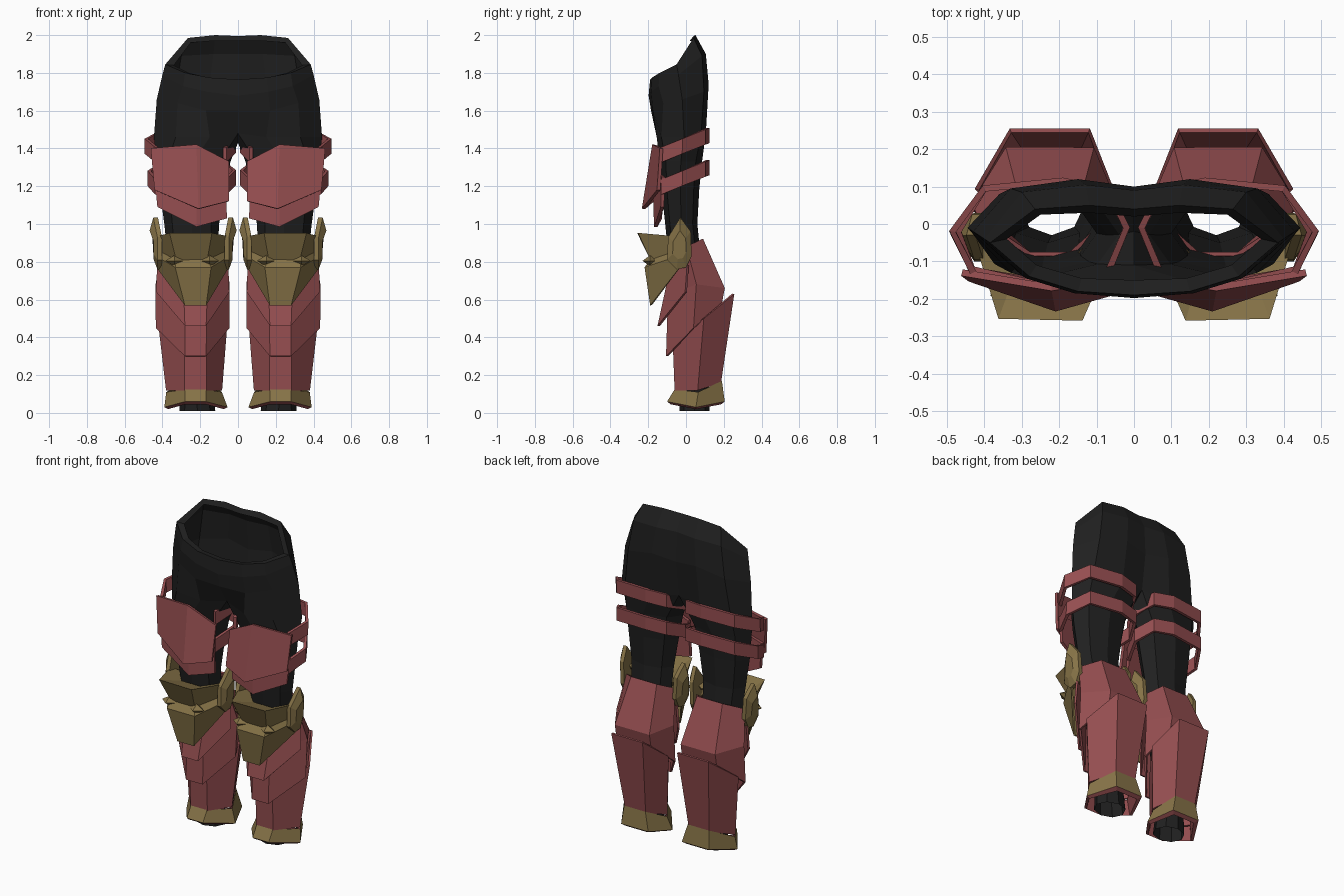
import bpy, bmesh, math
from mathutils import Vector

if "Cube" in bpy.data.objects:
    bpy.data.objects.remove(bpy.data.objects["Cube"])


def material(name, rgb):
    m = bpy.data.materials.new(name)
    m.diffuse_color = (*rgb, 1)
    m.use_nodes = True
    m.node_tree.nodes["Principled BSDF"].inputs["Base Color"].default_value = m.diffuse_color
    return m


BLACK = material("black_cloth", (0.014, 0.014, 0.014))
RED = material("dull_red_plate", (0.30, 0.076, 0.08))
GOLD = material("old_gold", (0.235, 0.168, 0.062))


def finish(bm, name, mat, thick=0.0):
    """Turn a right-hand part into an object mirrored to the left."""
    bmesh.ops.recalc_face_normals(bm, faces=bm.faces)
    me = bpy.data.meshes.new(name)
    bm.to_mesh(me)
    bm.free()
    me.materials.append(mat)
    ob = bpy.data.objects.new(name, me)
    bpy.context.collection.objects.link(ob)
    if thick:
        s = ob.modifiers.new("thickness", 'SOLIDIFY')
        s.thickness = thick
        s.offset = 0
    mir = ob.modifiers.new("mirror", 'MIRROR')
    mir.use_clip = True
    mir.merge_threshold = 0.0005
    return ob


def skin(bm, rows, closed):
    """Bridge neighbouring rows of vertices with quads."""
    for a, b in zip(rows, rows[1:]):
        n = len(a)
        for i in range(n if closed else n - 1):
            j = (i + 1) % n
            bm.faces.new((a[i], a[j], b[j], b[i]))


def loft(name, mat, rows, closed=False, thick=0.0):
    bm = bmesh.new()
    skin(bm, [[bm.verts.new(p) for p in r] for r in rows], closed)
    return finish(bm, name, mat, thick)


# --- trousers: half pelvis rows from front centre to back centre, then leg rings
pelvis = [
    [(0, -.15, 1.76), (.14, -.145, 1.77), (.26, -.11, 1.8), (.34, -.04, 1.84),
     (.25, .025, 1.96), (.12, .03, 1.97), (0, .02, 1.97)],
    [(0, -.19, 1.765), (.15, -.18, 1.775), (.28, -.14, 1.80), (.385, -.05, 1.845),
     (.265, .04, 1.985), (.12, .05, 2.0), (0, .04, 1.995)],
    [(0, -.198, 1.68), (.16, -.185, 1.70), (.29, -.145, 1.73), (.40, -.04, 1.79),
     (.30, .085, 1.89), (.13, .105, 1.9), (0, .09, 1.9)],
    [(0, -.185, 1.60), (.17, -.175, 1.6), (.32, -.12, 1.64), (.43, -.02, 1.66),
     (.33, .095, 1.7), (.15, .12, 1.74), (0, .10, 1.72)],
    [(0, -.11, 1.48), (.15, -.155, 1.46), (.33, -.13, 1.46), (.445, -.01, 1.46),
     (.36, .08, 1.48), (.17, .105, 1.48), (0, .07, 1.5)],
]
bm = bmesh.new()
rows = [[bm.verts.new(p) for p in r] for r in pelvis]
skin(bm, rows, False)
legs = [rows[-1] + [bm.verts.new((0, -.02, 1.43))]]
# z, inner x, outer x, front y, back y
for z, x0, x1, y0, y1 in [(1.33, .04, .43, -.14, .085), (1.18, .07, .415, -.13, .07),
                          (1.0, .10, .39, -.11, .06), (.8, .11, .37, -.09, .08),
                          (.45, .11, .35, -.05, .13), (.12, .135, .305, -.03, .12),
                          (.01, .12, .31, -.035, .125)]:
    ring = []
    for k in range(8):
        a = math.radians(-135 + 45 * k)
        ring.append(bm.verts.new(((x0 + x1) / 2 + (x1 - x0) / 2 * math.cos(a),
                                  (y0 + y1) / 2 + (y1 - y0) / 2 * math.sin(a), z)))
    legs.append(ring)
skin(bm, legs, True)
finish(bm, "trousers", BLACK)

# --- thigh plates, two overlapping layers with a ridge
loft("upper_thigh_plate", RED, [
    [(.05, -.14, 1.33), (.22, -.17, 1.42), (.46, -.13, 1.40)],
    [(.05, -.18, 1.12), (.21, -.225, 1.08), (.44, -.145, 1.18)]], thick=.018)
loft("lower_thigh_plate", RED, [
    [(.07, -.13, 1.25), (.22, -.17, 1.28), (.44, -.12, 1.25)],
    [(.06, -.135, 1.03), (.22, -.16, .985), (.425, -.125, 1.09)]], thick=.018)


# --- slanted straps round each thigh
def strap(name, zc, xo):
    path = [(.43, -.13), (xo, -.02), (.40, .095), (.19, .115), (.07, .09),
            (.02, -.01), (.07, -.13)]
    loft(name, RED, [[(x, y, zc + .42 * y + h) for x, y in path]
                     for h in (-.04, .04)], thick=.018)


strap("upper_strap", 1.42, .485)
strap("lower_strap", 1.25, .47)


# --- shin tubes: six-sided rings with heights at front, side and back
def hexring(x0, x1, yf, yb, zf, zm, zb):
    ym = yf + (yb - yf) * .5
    return [(.28, yf, zf), (x1, ym, zm), (x1 - .09, yb, zb),
            (x0 + .06, yb, zb), (x0, ym, zm), (.17, yf, zf)]


loft("upper_greave", RED, [
    hexring(.08, .40, -.08, .085, .82, .88, .92),
    hexring(.05, .43, -.09, .20, .62, .68, .66),
    hexring(.05, .43, -.10, .185, .30, .45, .58)], closed=True, thick=.012)
loft("lower_greave", RED, [
    hexring(.06, .42, -.065, .25, .38, .50, .63),
    hexring(.09, .375, -.055, .18, .12, .12, .16)], closed=True, thick=.012)

# front shin plate with a downward point
loft("shin_plate", RED, [
    [(.425, .01, .78), (.29, -.08, .76), (.16, -.08, .76), (.055, .01, .78)],
    [(.43, .0, .64), (.28, -.145, .46), (.17, -.145, .46), (.05, .0, .64)]], thick=.012)

# --- ankle cuff and its lining
flare = hexring(.055, .39, -.10, .205, .06, .03, .06)
loft("ankle_cuff", GOLD, [hexring(.085, .38, -.06, .19, .125, .11, .17), flare], closed=True)
loft("cuff_lining", RED, [flare, hexring(.075, .37, -.08, .185, .045, .02, .045),
                          hexring(.10, .36, -.045, .165, .12, .11, .14)], closed=True)

# --- knee guard: inner lip, rim, waist, bulge and lower point
loft("knee_guard", GOLD, [
    [(.39, -.02, .91), (.31, -.11, .90), (.18, -.11, .90), (.09, -.02, .91)],
    [(.425, -.04, .93), (.36, -.25, .95), (.14, -.255, .95), (.045, -.04, .93)],
    [(.42, -.04, .86), (.325, -.185, .81), (.165, -.185, .81), (.06, -.04, .86)],
    [(.43, -.04, .83), (.33, -.215, .77), (.145, -.215, .77), (.045, -.04, .83)],
    [(.42, -.04, .76), (.28, -.185, .57), (.17, -.185, .57), (.06, -.04, .76)]], thick=.01)

# faceted studs on the knee guard
for side, x in (("inner", .15), ("outer", .335)):
    bm = bmesh.new()
    bmesh.ops.create_uvsphere(bm, u_segments=4, v_segments=2, radius=1)
    bmesh.ops.scale(bm, vec=(.05, .04, .03), verts=bm.verts)
    bmesh.ops.translate(bm, vec=(x, -.19, .805), verts=bm.verts)
    finish(bm, side + "_knee_stud", GOLD)

# --- pointed side shields at the knee, domed outward
outline = [(-.03, 1.035), (.025, .96), (.03, .83), (0, .77), (-.05, .76), (-.10, .81), (-.095, .93)]
for side, base, d in (("outer", .415, 1), ("inner", .06, -1)):
    bm = bmesh.new()

    def shield_ring(scale, off):
        return [bm.verts.new((base + d * (off + max(0, z - .93) * .2),
                              -.035 + (y + .035) * scale, .88 + (z - .88) * scale))
                for y, z in outline]
    rings = [shield_ring(1, -.012), shield_ring(1, .012), shield_ring(.55, .032)]
    skin(bm, rings, True)
    bm.faces.new(rings[0])
    bm.faces.new(rings[-1])
    finish(bm, side + "_knee_shield", GOLD)
